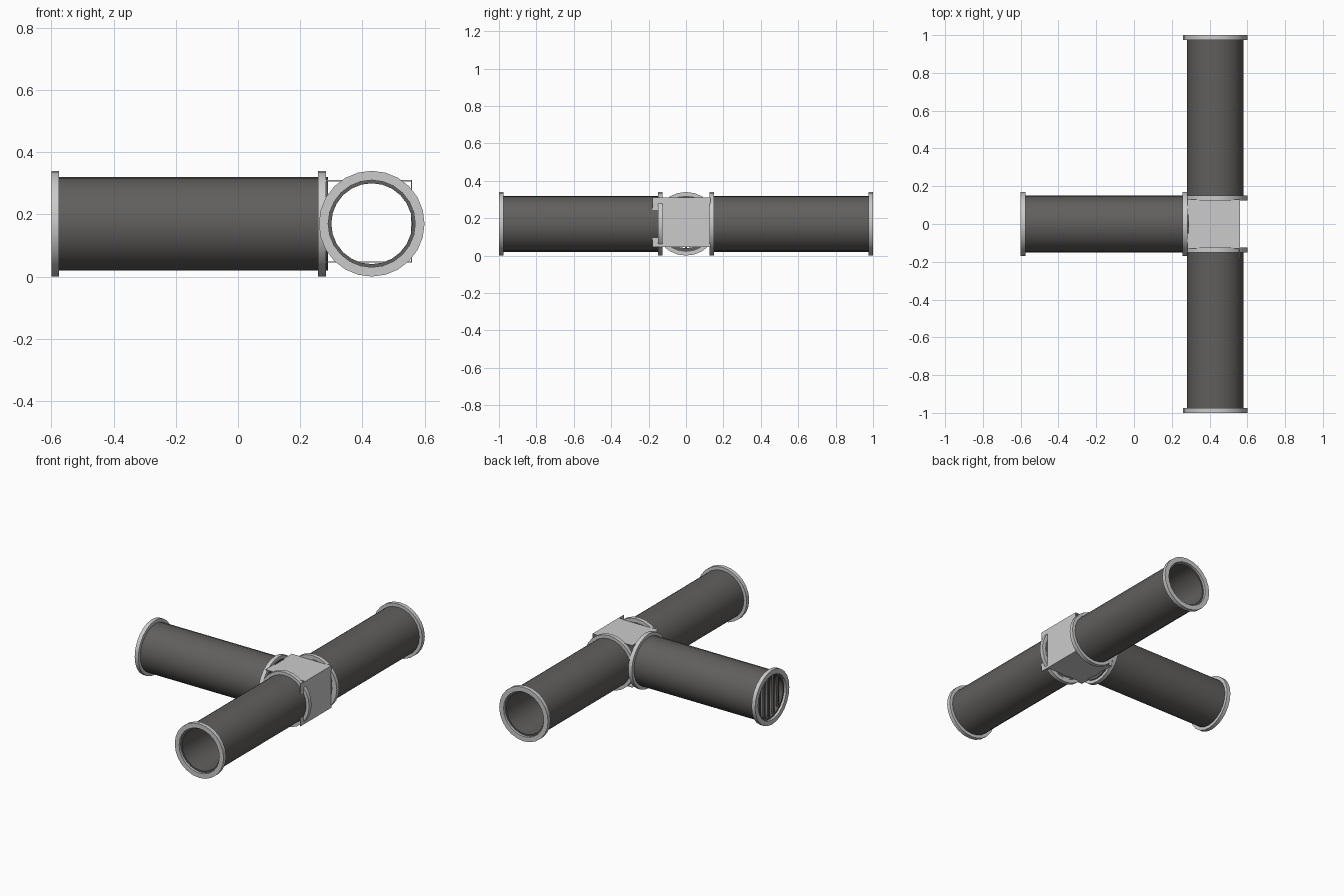
import bpy, bmesh
from math import pi
from mathutils import Matrix

if "Cube" in bpy.data.objects:
    bpy.data.objects.remove(bpy.data.objects["Cube"])

CX, CZ, SIDES = 0.43, 0.17, 24

dark = bpy.data.materials.new("dark_pipe")
dark.diffuse_color = (0.12, 0.115, 0.11, 1)
dark.use_nodes = True
dark.node_tree.nodes["Principled BSDF"].inputs["Base Color"].default_value = dark.diffuse_color


def add(name, bm, mat=None):
    bmesh.ops.recalc_face_normals(bm, faces=bm.faces)
    me = bpy.data.meshes.new(name)
    bm.to_mesh(me)
    bm.free()
    ob = bpy.data.objects.new(name, me)
    bpy.context.collection.objects.link(ob)
    if mat:
        me.materials.append(mat)
    return ob


def tube(name, axis, a, b, r_out, r_in, mat=None):
    """Hollow tube from a to b along the x or y axis, through the junction centre."""
    bm = bmesh.new()
    rot = Matrix.Rotation(pi / 2, 4, 'Y' if axis == 'x' else 'X')
    rings = []
    for r, pos in ((r_out, a), (r_out, b), (r_in, b), (r_in, a)):
        loc = (pos, 0, CZ) if axis == 'x' else (CX, pos, CZ)
        rings.append(bmesh.ops.create_circle(
            bm, segments=SIDES, radius=r, matrix=Matrix.Translation(loc) @ rot)['verts'])
    for k in range(4):
        p, q = rings[k], rings[(k + 1) % 4]
        for i in range(SIDES):
            j = (i + 1) % SIDES
            bm.faces.new((p[i], p[j], q[j], q[i]))
    ob = add(name, bm, mat)
    ob.data.shade_smooth()
    bpy.context.view_layer.objects.active = ob
    ob.select_set(True)
    bpy.ops.object.shade_smooth_by_angle(angle=0.6)
    ob.select_set(False)


def box(name, lo, hi, mat=None):
    bm = bmesh.new()
    mid = [(l + h) / 2 for l, h in zip(lo, hi)]
    size = [h - l for l, h in zip(lo, hi)]
    bmesh.ops.create_cube(bm, size=1, matrix=Matrix.Translation(mid) @ Matrix.Diagonal((*size, 1)))
    add(name, bm, mat)


# Main run: two pipes, each with an end flange and a junction flange
for s, side in ((-1, "front"), (1, "back")):
    tube(side + "_pipe", 'y', s * 0.125, s * 0.985, 0.15, 0.13, dark)
    tube(side + "_end_flange", 'y', s * 0.975, s * 1.0, 0.17, 0.14)
    tube(side + "_junction_flange", 'y', s * 0.125, s * 0.15, 0.17, 0.14)

# Side branch
tube("branch_pipe", 'x', -0.585, 0.29, 0.15, 0.13, dark)
tube("branch_end_flange", 'x', -0.6, -0.575, 0.17, 0.14)
tube("branch_junction_flange", 'x', 0.258, 0.283, 0.17, 0.14)

# Grate bars in the branch mouth
for i in range(-2, 3):
    y = i * 0.045
    h = (0.135 ** 2 - y * y) ** 0.5
    box(f"grate_bar_{i + 3}", (-0.58, y - 0.006, CZ - h), (-0.568, y + 0.006, CZ + h), dark)

# Junction box: top, bottom and the closing plate opposite the branch
T = 0.004
box("junction_top", (0.283, -0.13, 0.31 - T), (0.56, 0.13, 0.31))
box("junction_bottom", (0.283, -0.14, 0.045), (0.56, 0.13, 0.045 + T))
box("junction_plate", (0.56 - T, -0.18, 0.045), (0.56, 0.13, 0.31))
